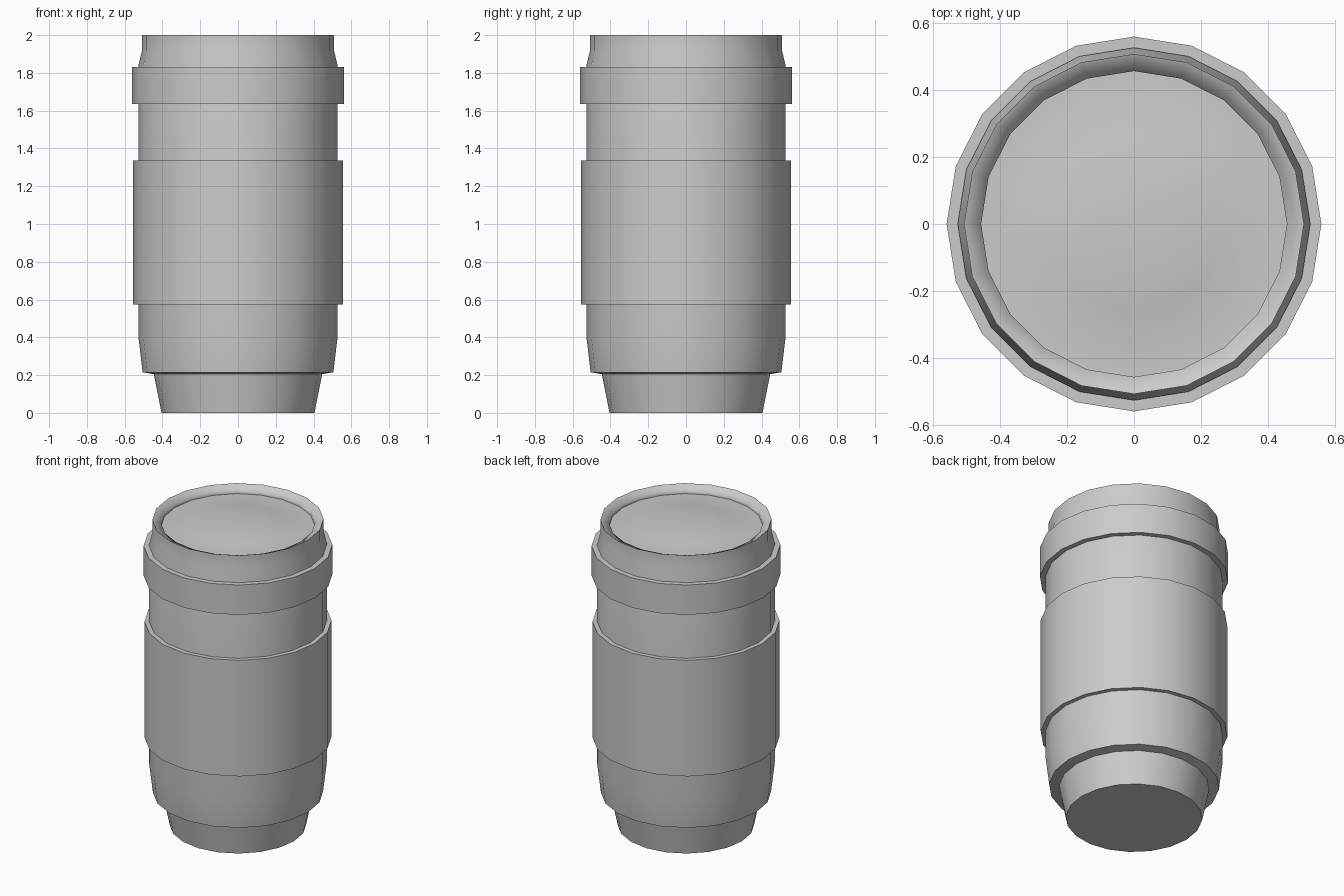
import bpy
import bmesh
import math

SIDES = 20

old = bpy.data.objects.get("Cube")
if old:
    bpy.data.objects.remove(old, do_unlink=True)

grey = bpy.data.materials.new("plain grey")
grey.use_nodes = True
colour = (0.6, 0.6, 0.6, 1)
grey.diffuse_color = colour
grey.node_tree.nodes["Principled BSDF"].inputs["Base Color"].default_value = colour


def lathe(name, profile, closed=False, caps=False, smooth_angle=40):
    """Turn a list of (radius, height) points around the z axis."""
    bm = bmesh.new()
    rings = []
    for r, z in profile:
        ring = []
        for i in range(SIDES):
            a = math.tau * i / SIDES
            ring.append(bm.verts.new((r * math.cos(a), r * math.sin(a), z)))
        rings.append(ring)
    pairs = list(zip(rings, rings[1:]))
    if closed:
        pairs.append((rings[-1], rings[0]))
    for low, high in pairs:
        for i in range(SIDES):
            j = (i + 1) % SIDES
            bm.faces.new((low[i], low[j], high[j], high[i]))
    if caps:
        bm.faces.new(rings[0][::-1])
        bm.faces.new(rings[-1])
    bmesh.ops.recalc_face_normals(bm, faces=bm.faces)
    mesh = bpy.data.meshes.new(name)
    bm.to_mesh(mesh)
    bm.free()
    mesh.materials.append(grey)
    obj = bpy.data.objects.new(name, mesh)
    bpy.context.collection.objects.link(obj)
    bpy.ops.object.select_all(action="DESELECT")
    obj.select_set(True)
    bpy.context.view_layer.objects.active = obj
    bpy.ops.object.shade_smooth_by_angle(angle=math.radians(smooth_angle))
    return obj


def band(name, outer, inner, bottom, top):
    """A square-edged ring around the barrel."""
    return lathe(name, [(outer, bottom), (outer, top), (inner, top), (inner, bottom)], closed=True)


# Barrel: tapered foot, step, straight tube, narrowed neck, sloping lip, domed glass
foot = [(0.405, 0), (0.446, 0.205)]
tube = [(0.505, 0.215), (0.527, 0.4), (0.527, 1.84)]
neck = [(0.508, 1.92), (0.508, 2)]
lip = [(0.457, 1.977), (0.457, 1.955)]
glass = [(0.36, 1.955), (0.265, 1.972), (0.12, 1.985)]
lathe("barrel", foot + tube + neck + lip + glass, caps=True, smooth_angle=66)

# Raised rings
band("grip_ring", 0.555, 0.51, 0.575, 1.335)
band("front_collar", 0.56, 0.51, 1.635, 1.83)
